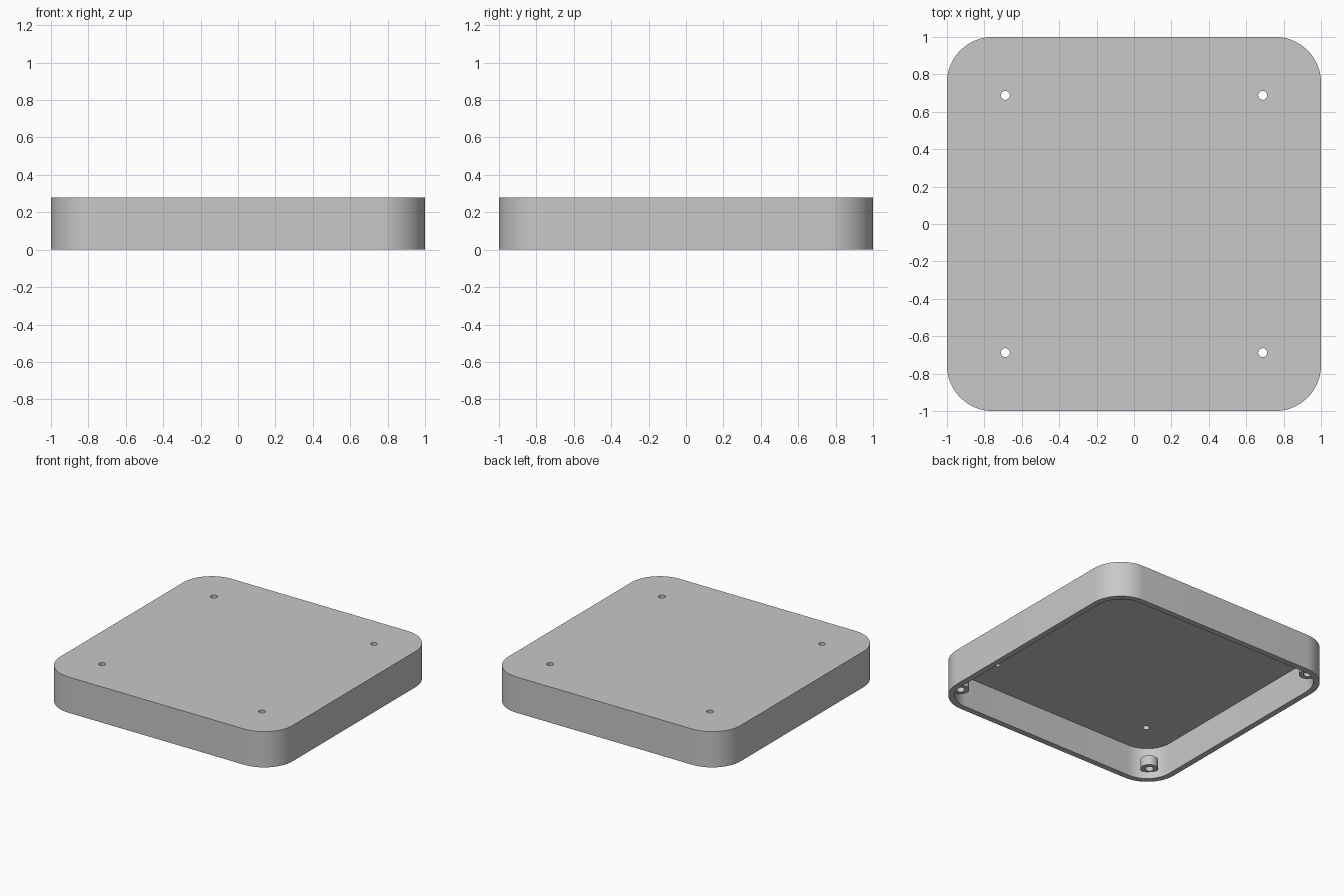
import bpy
import bmesh
from math import cos, sin, pi, radians

HEIGHT = 0.278
WALL = 0.045
CORNER = 0.245
CEILING = 0.243      # underside of the top plate
HOLE_POS = 0.688
BOSS_POS = 0.868

if "Cube" in bpy.data.objects:
    bpy.data.objects.remove(bpy.data.objects["Cube"])

grey = bpy.data.materials.new("light grey")
grey.use_nodes = True
colour = (0.58, 0.58, 0.58, 1)
grey.diffuse_color = colour
grey.node_tree.nodes["Principled BSDF"].inputs["Base Color"].default_value = colour


def prism(name, outline, z0, z1):
    """Extrude a closed outline from z0 to z1."""
    bm = bmesh.new()
    base = bm.faces.new([bm.verts.new((x, y, z0)) for x, y in outline])
    top = bmesh.ops.extrude_face_region(bm, geom=[base])["geom"]
    verts = [v for v in top if isinstance(v, bmesh.types.BMVert)]
    bmesh.ops.translate(bm, verts=verts, vec=(0, 0, z1 - z0))
    bmesh.ops.recalc_face_normals(bm, faces=bm.faces)
    mesh = bpy.data.meshes.new(name)
    bm.to_mesh(mesh)
    bm.free()
    mesh.materials.append(grey)
    obj = bpy.data.objects.new(name, mesh)
    bpy.context.collection.objects.link(obj)
    return obj


def circle(x, y, radius, steps=32):
    return [(x + radius * cos(2 * pi * i / steps), y + radius * sin(2 * pi * i / steps))
            for i in range(steps)]


def rounded_square(half, radius, steps=16):
    points = []
    for quarter, (sx, sy) in enumerate([(1, 1), (-1, 1), (-1, -1), (1, -1)]):
        for i in range(steps + 1):
            a = (quarter + i / steps) * pi / 2
            points.append((sx * (half - radius) + radius * cos(a),
                           sy * (half - radius) + radius * sin(a)))
    return points


def activate(obj):
    bpy.ops.object.select_all(action='DESELECT')
    obj.select_set(True)
    bpy.context.view_layer.objects.active = obj


def cut(obj, cutter):
    """Subtract the cutter, then discard it."""
    mod = obj.modifiers.new("cut", 'BOOLEAN')
    mod.operation = 'DIFFERENCE'
    mod.solver = 'EXACT'
    mod.object = cutter
    activate(obj)
    bpy.ops.object.modifier_apply(modifier=mod.name)
    bpy.data.objects.remove(cutter)


def smooth(obj):
    activate(obj)
    bpy.ops.object.shade_smooth_by_angle(angle=radians(30))


# Open-bottomed cover with a rounded square outline
cover = prism("cover", rounded_square(1, CORNER), 0, HEIGHT)
cut(cover, prism("cavity", rounded_square(1 - WALL, CORNER - WALL), -0.1, CEILING))

corners = {"back_left": (1, 1), "back_right": (-1, 1),
           "front_right": (-1, -1), "front_left": (1, -1)}
for place, (sx, sy) in corners.items():
    # Hole through the top plate
    cut(cover, prism("hole", circle(sx * HOLE_POS, sy * HOLE_POS, 0.024), 0.2, 0.4))

    # Short screw boss set into the corner wall
    x, y = sx * BOSS_POS, sy * BOSS_POS
    boss = prism(place + "_boss", circle(x, y, 0.062), 0.055, 0.13)
    cut(boss, prism("bore", circle(x, y, 0.03), 0, 0.2))
    smooth(boss)

smooth(cover)
